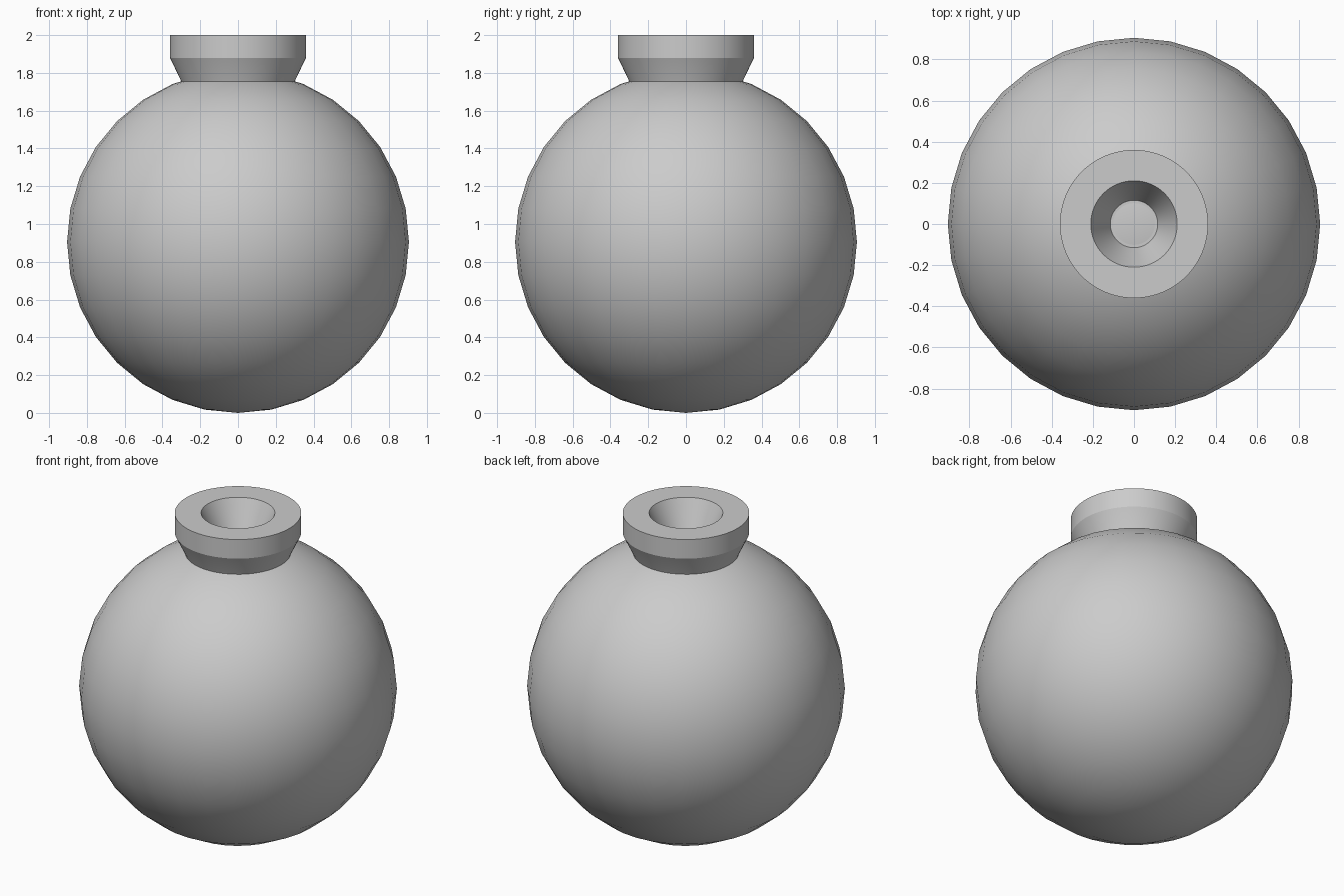
import bpy, bmesh, math

if "Cube" in bpy.data.objects:
    bpy.data.objects.remove(bpy.data.objects["Cube"])

grey = bpy.data.materials.new("light_grey")
grey.diffuse_color = (0.6, 0.6, 0.6, 1)
grey.use_nodes = True
grey.node_tree.nodes["Principled BSDF"].inputs["Base Color"].default_value = grey.diffuse_color


def finish(name, bm, angle):
    bmesh.ops.recalc_face_normals(bm, faces=bm.faces[:])
    me = bpy.data.meshes.new(name)
    bm.to_mesh(me)
    bm.free()
    ob = bpy.data.objects.new(name, me)
    bpy.context.collection.objects.link(ob)
    me.materials.append(grey)
    bpy.ops.object.select_all(action='DESELECT')
    ob.select_set(True)
    bpy.context.view_layer.objects.active = ob
    bpy.ops.object.shade_smooth_by_angle(angle=math.radians(angle))
    return ob


# Round body with a 32-sided outline
R = 0.905
bm = bmesh.new()
bmesh.ops.create_uvsphere(bm, u_segments=32, v_segments=16, radius=R)
bmesh.ops.translate(bm, verts=bm.verts[:], vec=(0, 0, R))
finish("round_body", bm, 40)

# Flared neck with a tapering hole that ends on the body
profile = [(0.30, 1.75), (0.305, 1.765), (0.36, 1.88), (0.36, 2.0),
           (0.21, 2.0), (0.115, 1.80)]
SIDES = 96
bm = bmesh.new()
rings = []
for r, z in profile:
    rings.append([bm.verts.new((r * math.cos(2 * math.pi * i / SIDES),
                                r * math.sin(2 * math.pi * i / SIDES), z))
                  for i in range(SIDES)])
for a, b in zip(rings, rings[1:]):
    for i in range(SIDES):
        j = (i + 1) % SIDES
        bm.faces.new((a[i], a[j], b[j], b[i]))
bm.faces.new(rings[-1])
finish("bottle_neck", bm, 20)
